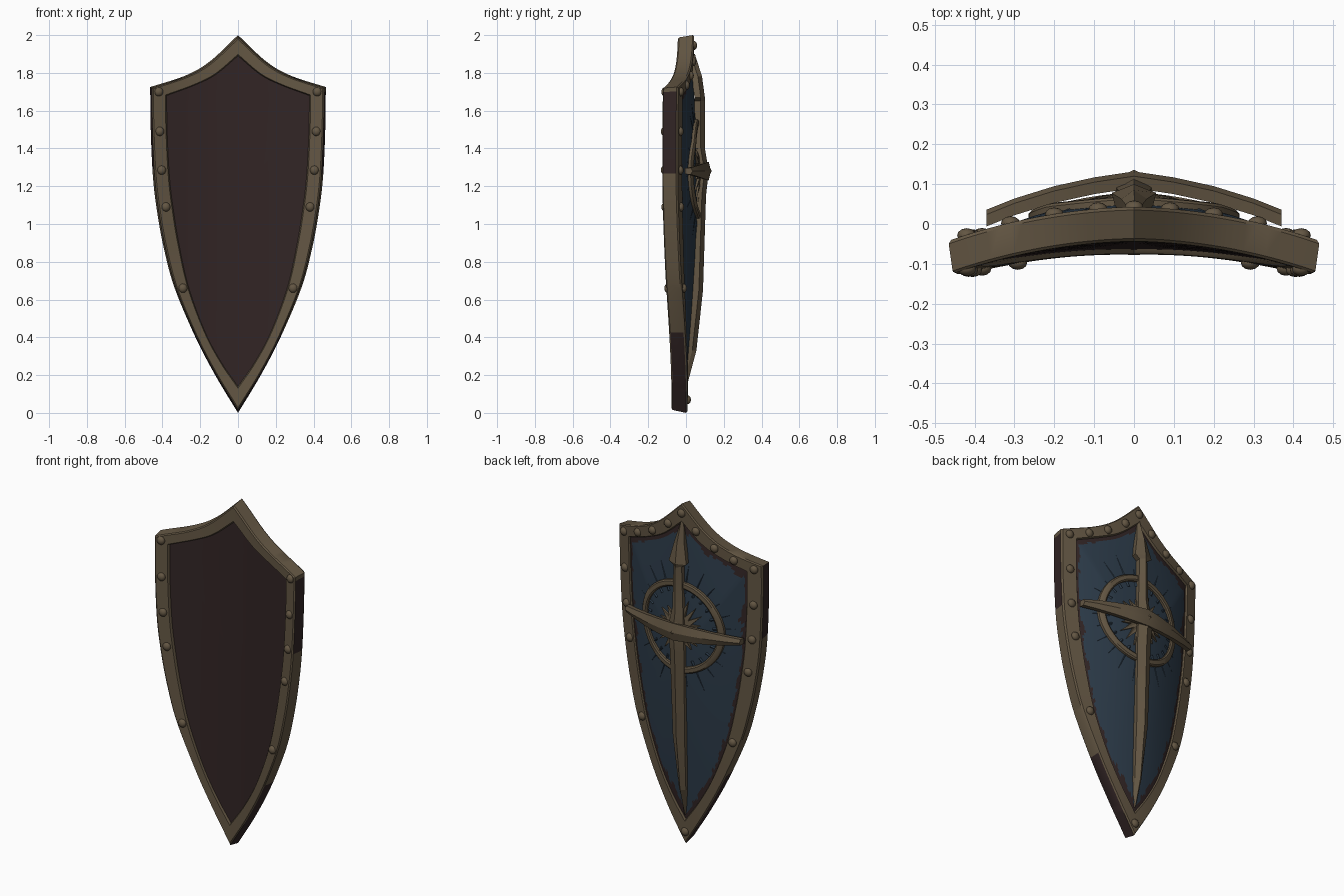
import bpy, bmesh, math, random
from mathutils import Vector, noise
from mathutils.bvhtree import BVHTree

if "Cube" in bpy.data.objects:
    bpy.data.objects.remove(bpy.data.objects["Cube"])

random.seed(4)


def material(name, col):
    m = bpy.data.materials.new(name)
    m.diffuse_color = (*col, 1)
    m.use_nodes = True
    m.node_tree.nodes["Principled BSDF"].inputs["Base Color"].default_value = m.diffuse_color
    return m


BRASS = material("aged brass", (0.125, 0.093, 0.056))
BROWN = material("dark brown leather", (0.031, 0.018, 0.018))
BLUE = material("dull blue paint", (0.026, 0.045, 0.069))


def build(name, verts, faces, mats, rule=None, angle=35):
    me = bpy.data.meshes.new(name)
    me.from_pydata(verts, [], faces)
    for m in mats:
        me.materials.append(m)
    if rule:
        for i, p in enumerate(me.polygons):
            p.material_index = rule(i)
    bm = bmesh.new()
    bm.from_mesh(me)
    bmesh.ops.remove_doubles(bm, verts=bm.verts, dist=1e-5)
    bmesh.ops.recalc_face_normals(bm, faces=bm.faces)
    bm.to_mesh(me)
    bm.free()
    ob = bpy.data.objects.new(name, me)
    bpy.context.collection.objects.link(ob)
    bpy.ops.object.select_all(action='DESELECT')
    ob.select_set(True)
    bpy.context.view_layer.objects.active = ob
    bpy.ops.object.shade_smooth_by_angle(angle=math.radians(angle))
    return ob


def spline(pts, n):
    """Smooth curve through the points, n steps per span."""
    p = [Vector(q) for q in pts]
    p = [2 * p[0] - p[1]] + p + [2 * p[-1] - p[-2]]
    out = []
    for i in range(1, len(p) - 2):
        a, b, c, d = p[i - 1:i + 3]
        for k in range(n):
            t = k / n
            out.append(0.5 * (2 * b + (c - a) * t + (2 * a - 5 * b + 4 * c - d) * t * t
                              + (3 * b - a - 3 * c + d) * t ** 3))
    return out + [p[-2]]


def outline(top, side):
    half = spline(top, 6)[:-1] + spline(side, 10)
    return half + [Vector((-p.x, p.y)) for p in half[-2:0:-1]]


def bend(x, z):
    return -0.37 * x * x - 0.035 * (1 - z / 2)


outer = outline([(0, 2), (.15, 1.86), (.28, 1.785), (.465, 1.725)],
                [(.465, 1.725), (.462, 1.5), (.45, 1.245), (.426, 1.05), (.39, .86),
                 (.335, .66), (.225, .4), (.115, .19), (0, 0)])
inner = outline([(0, 1.89), (.12, 1.79), (.23, 1.735), (.378, 1.68)],
                [(.378, 1.68), (.375, 1.48), (.362, 1.24), (.34, 1.06), (.31, .88),
                 (.26, .66), (.175, .43), (.09, .27), (0, .14)])
N = len(outer)

# Rim: a bevelled section swept around the outline, worn on the outer edge
section = [(0, .035), (.07, .043), (.93, .043), (1, .035),
           (1, -.035), (.93, -.043), (.2, -.043), (.11, -.036)]
S = len(section)
verts, faces = [], []
for o, i in zip(outer, inner):
    for a, h in section:
        p = o.lerp(i, a)
        verts.append((p.x, bend(p.x, p.y) + h, p.y))
for k in range(N):
    for s in range(S):
        faces.append((k * S + s, k * S + (s + 1) % S,
                      (k + 1) % N * S + (s + 1) % S, (k + 1) % N * S + s))


def rim_rule(i):
    z = outer[i // S].y
    return int(i % S == S - 1 and (1.28 < z < 1.724 or z < .44))


build("rim", verts, faces, [BRASS, BROWN], rim_rule)

# Panels: scaled rings of the inner outline; the back one swells to a ridge
CEN = Vector((0, 1.1))
rings = [1, .985, .97, .955, .94, .925, .91, .88, .8, .65, .5, .35, .2, .08]


def panel(name, height, mats, rule=None):
    vs, fs = [], []
    for t in rings:
        for p in inner:
            q = CEN.lerp(p, t)
            vs.append((q.x, bend(q.x, q.y) + height(t), q.y))
    vs.append((0, bend(0, CEN.y) + height(0), CEN.y))
    for r in range(len(rings)):
        for k in range(N):
            a, b = r * N + k, r * N + (k + 1) % N
            fs.append((a, b, b + N, a + N) if r < len(rings) - 1 else (a, b, len(vs) - 1))
    return build(name, vs, fs, mats, rule, 25), BVHTree.FromPolygons(vs, fs)


def worn(i):
    r, k = divmod(i, N)
    p = inner[k]
    n = noise.noise((p.x * 9, p.y * 9, 3.1)) + .5 * noise.noise((p.x * 31, p.y * 31, 0))
    return int(1 - rings[r] < .018 + .085 * max(0, n + .12))


panel("front_panel", lambda t: -.031, [BROWN])
_, bvh = panel("back_panel", lambda t: .031 + .045 * (1 - t ** 1.6), [BLUE, BROWN], worn)


def surf(x, z):
    hit = bvh.ray_cast(Vector((x + 1e-4, 1, z)), Vector((0, -1, 0)))[0]
    return hit.y if hit else bend(x, z) + .04


# Ridged blades: stations are (position, half width, ridge height)
def blade(name, stations, vertical, drop, edge):
    vs, fs = [], []
    for s, w, y in stations:
        for a, h in [(0, 0), (1, -edge), (.85, -drop), (-.85, -drop), (-1, -edge)]:
            vs.append((a * w, y + h, s) if vertical else (s, y + h, 1.28 + a * w))
    for i in range(len(stations) - 1):
        for k in range(5):
            j = (k + 1) % 5
            fs.append((i * 5 + k, i * 5 + j, i * 5 + 5 + j, i * 5 + 5 + k))
    n = len(vs)
    fs += [tuple(range(5)), tuple(range(n - 5, n))]
    build(name, vs, fs, [BRASS], None, 20)


blade("upright_blade", [(1.9, .002, .047), (1.78, .032, .085), (1.67, .056, .1), (1.65, .026, .1),
                        (1.4, .034, .1), (1.28, .05, .12), (1.15, .045, .106), (.65, .038, .09),
                        (.33, .022, .055), (.17, .002, .012)], True, .055, .022)
arm = [(.37, .018, .036), (.3, .026, .064), (.2, .036, .095), (.1, .044, .117)]
blade("cross_blade", [(-s, w, y) for s, w, y in arm] + [(0, .05, .132)] + arm[::-1],
      False, .042, .012)

# Centre boss: low four-sided point where the blades meet
bv = [(0, .136, 1.28)]
for k in range(8):
    r, a = (.1, .06)[k % 2], k * math.pi / 4
    bv.append((r * math.cos(a), .088, 1.28 + r * math.sin(a)))
build("centre_boss", bv, [(0, k + 1, (k + 1) % 8 + 1) for k in range(8)]
      + [tuple(range(8, 0, -1))], [BRASS], None, 15)

# Ring around the boss, following the panel
vs, fs, M = [], [], 56
for k in range(M):
    a = 2 * math.pi * k / M
    for r, h in [(.228, -.01), (.228, .014), (.236, .02), (.258, .02), (.265, .014), (.265, -.01)]:
        x, z = r * math.cos(a), 1.29 + r * math.sin(a)
        vs.append((x, surf(x, z) + h, z))
    for s in range(6):
        j, n = (s + 1) % 6, (k + 1) % M
        fs.append((k * 6 + s, k * 6 + j, n * 6 + j, n * 6 + s))
build("ring", vs, fs, [BRASS])

# Sunburst: jagged raised star
P = 40
vs, fs = [(0, surf(0, 1.28) + .025, 1.28)], []
for k in range(P):
    r = .085 if k % 2 else random.uniform(.125, .18)
    a = 2 * math.pi * k / P
    x, z = r * math.cos(a), 1.28 + r * math.sin(a)
    vs += [(x, surf(x, z) + (.016 if k % 2 else .008), z), (x, surf(x, z) - .01, z)]
for k in range(P):
    a, b = 1 + 2 * k, 1 + 2 * ((k + 1) % P)
    fs += [(0, a, b), (a, a + 1, b + 1, b)]
build("sunburst", vs, fs, [BRASS], None, 15)

# Painted rays: thin raised slivers outside the ring
vs, fs = [], []
for k in range(24):
    a = 2 * math.pi * (k + .5) / 24
    d, s = Vector((math.cos(a), math.sin(a))), Vector((-math.sin(a), math.cos(a)))
    end = min(random.uniform(.31, .4), .34 / max(.1, abs(d.x)))
    n = len(vs)
    for q, h in [(d * .2 + s * .01, -.002), (d * .2, .008), (d * .2 - s * .01, -.002), (d * end, 0)]:
        x, z = q.x, 1.29 + q.y
        vs.append((x, surf(x, z) + h, z))
    fs += [(n, n + 1, n + 3), (n + 1, n + 2, n + 3), (n, n + 2, n + 1), (n, n + 3, n + 2)]
build("painted_rays", vs, fs, [BLUE], None, 15)


# Rivets on both faces of the rim
def rivets(name, places, side):
    bm = bmesh.new()
    for x, z in places:
        for sx in ((1, -1) if x else (1,)):
            new = bmesh.ops.create_uvsphere(bm, u_segments=12, v_segments=8, radius=.024)["verts"]
            bmesh.ops.scale(bm, verts=new, vec=(1, .75, 1))
            bmesh.ops.translate(bm, verts=new, vec=(sx * x, bend(x, z) + side * .042, z))
    me = bpy.data.meshes.new(name)
    bm.to_mesh(me)
    bm.free()
    me.materials.append(BRASS)
    me.shade_smooth()
    bpy.context.collection.objects.link(bpy.data.objects.new(name, me))


edge = [(.42, 1.7), (.415, 1.49), (.405, 1.285), (.382, 1.09), (.292, .66)]
rivets("front_rivets", edge, -1)
rivets("back_rivets", edge + [(0, 1.945), (.09, 1.86), (.2, 1.785), (.31, 1.735), (0, .07)], 1)
